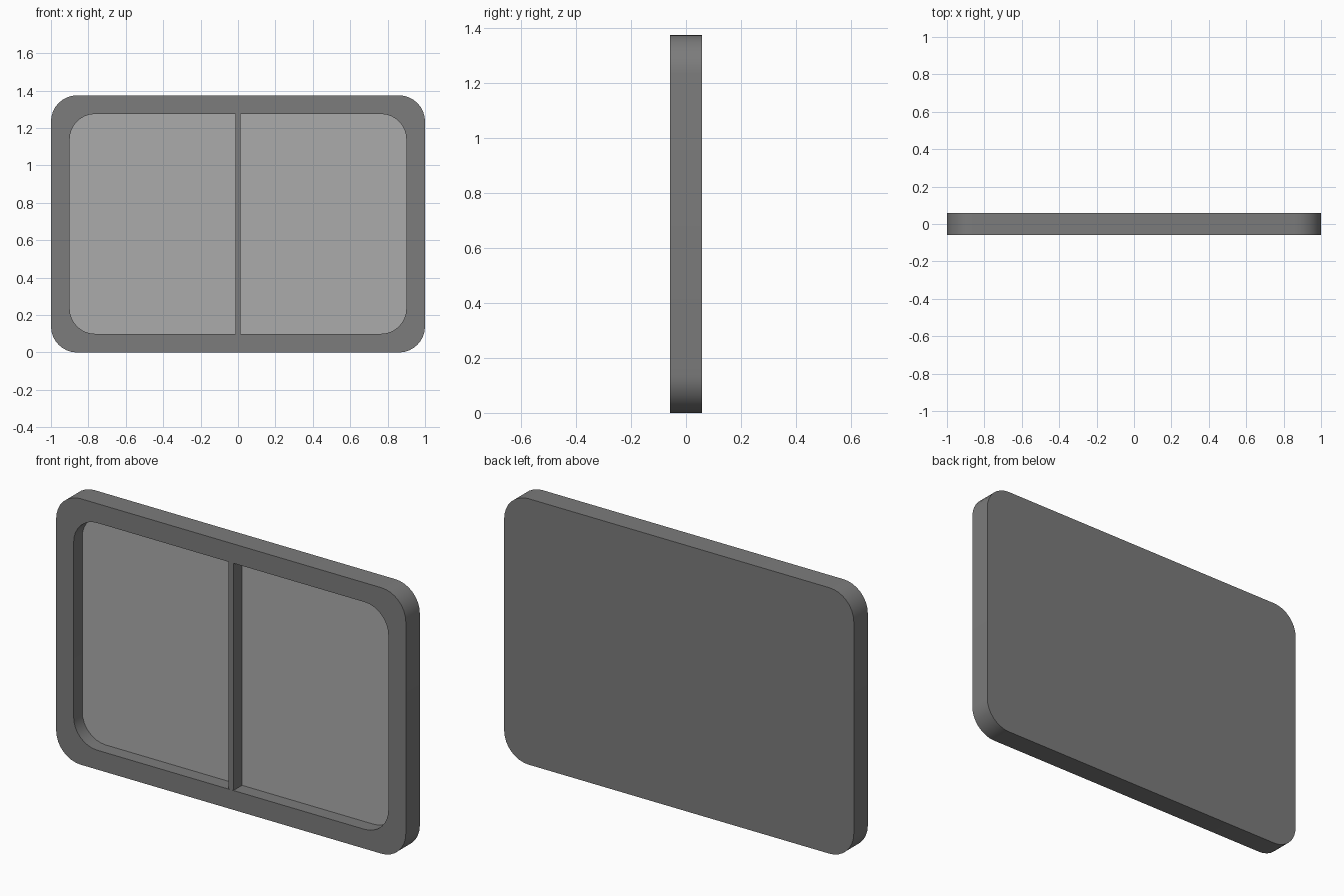
import bpy, bmesh, math

if "Cube" in bpy.data.objects:
    bpy.data.objects.remove(bpy.data.objects["Cube"])

W, H = 1.0, 1.375          # half width, full height
YF, YB, YG = -0.0575, 0.0575, 0.013   # front, back, glass plane
BORDER = 0.10


def material(name, v):
    m = bpy.data.materials.new(name)
    m.diffuse_color = (v, v, v, 1)
    m.use_nodes = True
    m.node_tree.nodes["Principled BSDF"].inputs["Base Color"].default_value = m.diffuse_color
    return m


frame_mat = material("dark_grey_frame", 0.20)
glass_mat = material("light_grey_glass", 0.41)


def ring(bm, inset, radius, y, seg=8):
    """Rounded rectangle outline of vertices at depth y."""
    cx, cz = W - inset - radius, H / 2 - inset - radius
    verts = []
    for k, (sx, sz) in enumerate(((1, 1), (-1, 1), (-1, -1), (1, -1))):
        for i in range(seg + 1):
            a = math.pi / 2 * (k + i / seg)
            verts.append(bm.verts.new((sx * cx + radius * math.cos(a), y,
                                       H / 2 + sz * cz + radius * math.sin(a))))
    return verts


def finish(bm, name, mats):
    bmesh.ops.recalc_face_normals(bm, faces=bm.faces)
    me = bpy.data.meshes.new(name)
    bm.to_mesh(me)
    bm.free()
    for m in mats:
        me.materials.append(m)
    ob = bpy.data.objects.new(name, me)
    bpy.context.collection.objects.link(ob)
    return ob


# Window frame: solid back, rounded rim and recessed glass floor
bm = bmesh.new()
rings = [ring(bm, 0, 0.14, YB), ring(bm, 0, 0.14, YF),
         ring(bm, BORDER, 0.135, YF), ring(bm, BORDER, 0.135, YG)]
for a, b in zip(rings, rings[1:]):
    n = len(a)
    for i in range(n):
        j = (i + 1) % n
        bm.faces.new((a[i], a[j], b[j], b[i]))
bm.faces.new(rings[0])
bm.faces.new(rings[-1]).material_index = 1
frame = finish(bm, "window_frame", [frame_mat, glass_mat])
bpy.context.view_layer.objects.active = frame
frame.select_set(True)
bpy.ops.object.shade_smooth_by_angle(angle=math.radians(30))

# Centre bar dividing the two panes
bm = bmesh.new()
bmesh.ops.create_cube(bm, size=1)
for v in bm.verts:
    v.co = (v.co.x * 0.028, YG if v.co.y > 0 else YF + 0.001,
            H / 2 + v.co.z * (H - 2 * BORDER))
finish(bm, "centre_bar", [frame_mat])
